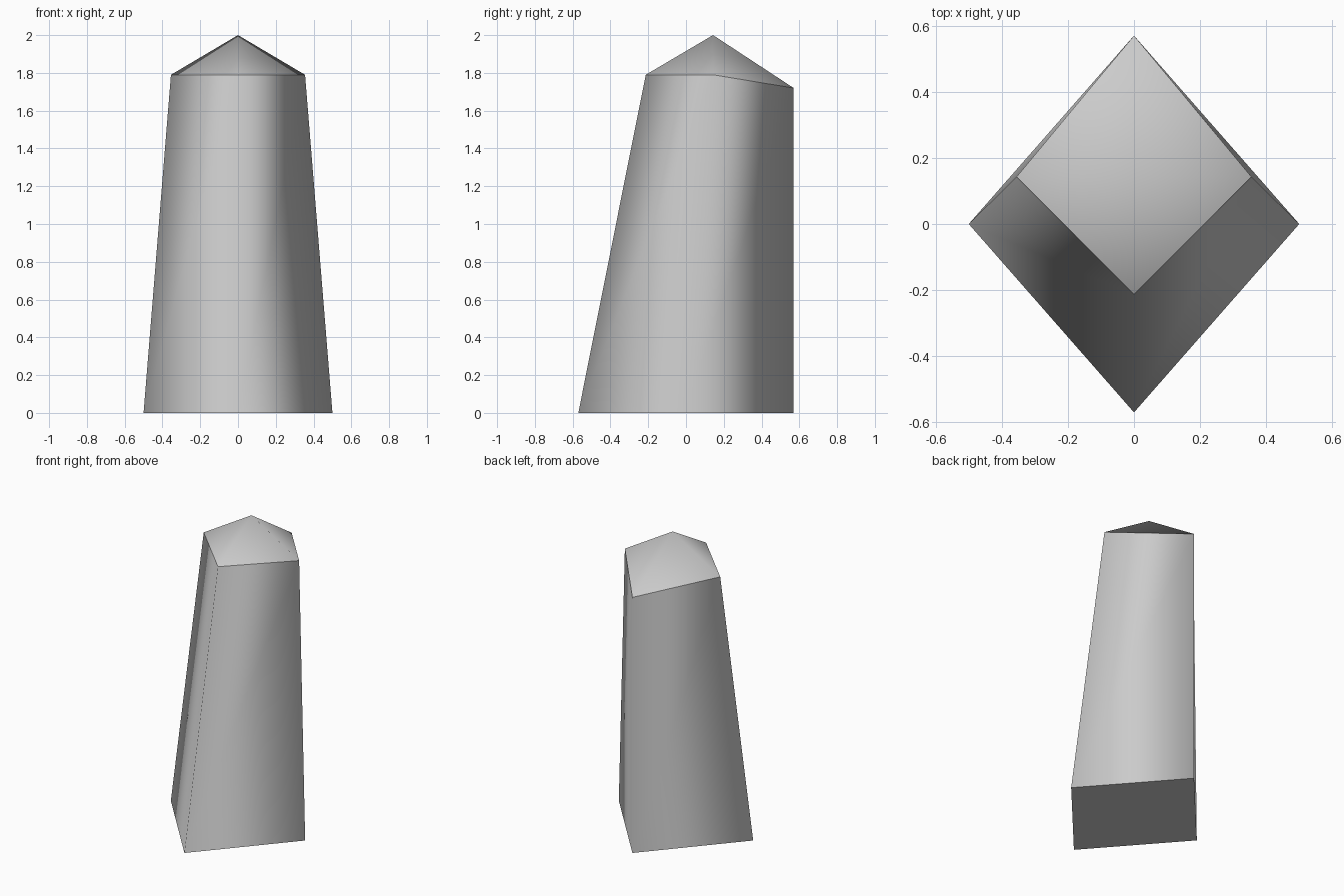
import bpy
import bmesh

cube = bpy.data.objects.get("Cube")
if cube:
    bpy.data.objects.remove(cube, do_unlink=True)

# Single stone colour
stone = bpy.data.materials.new("stone_grey")
stone.use_nodes = True
grey = (0.6, 0.6, 0.6, 1.0)
stone.diffuse_color = grey
stone.node_tree.nodes["Principled BSDF"].inputs["Base Color"].default_value = grey


def diamond(bm, half_width, front_y, side_y, back_y, z, back_z):
    """Ring of four corners: front, left, back, right."""
    corners = [(0, front_y, z), (half_width, side_y, z),
               (0, back_y, back_z), (-half_width, side_y, z)]
    return [bm.verts.new(c) for c in corners]


bm = bmesh.new()
base = diamond(bm, 0.5, -0.57, 0.0, 0.57, 0.0, 0.0)
rim = diamond(bm, 0.355, -0.213, 0.143, 0.57, 1.79, 1.72)
apex = bm.verts.new((0, 0.143, 2.0))

# Leaning sides and pointed cap
for i in range(4):
    j = (i + 1) % 4
    bm.faces.new((base[i], base[j], rim[j], rim[i]))
    bm.faces.new((rim[i], rim[j], apex))

# Underside
bottom = bm.faces.new(base[::-1])
bm.normal_update()

# Smooth shading within the sides and cap, creased at base and rim
for face in bm.faces:
    face.smooth = face is not bottom
for ring in (base, rim):
    for i in range(4):
        bm.edges.get((ring[i], ring[(i + 1) % 4])).smooth = False

mesh = bpy.data.meshes.new("standing_stone")
bm.to_mesh(mesh)
bm.free()
mesh.materials.append(stone)
bpy.context.collection.objects.link(bpy.data.objects.new("standing_stone", mesh))
